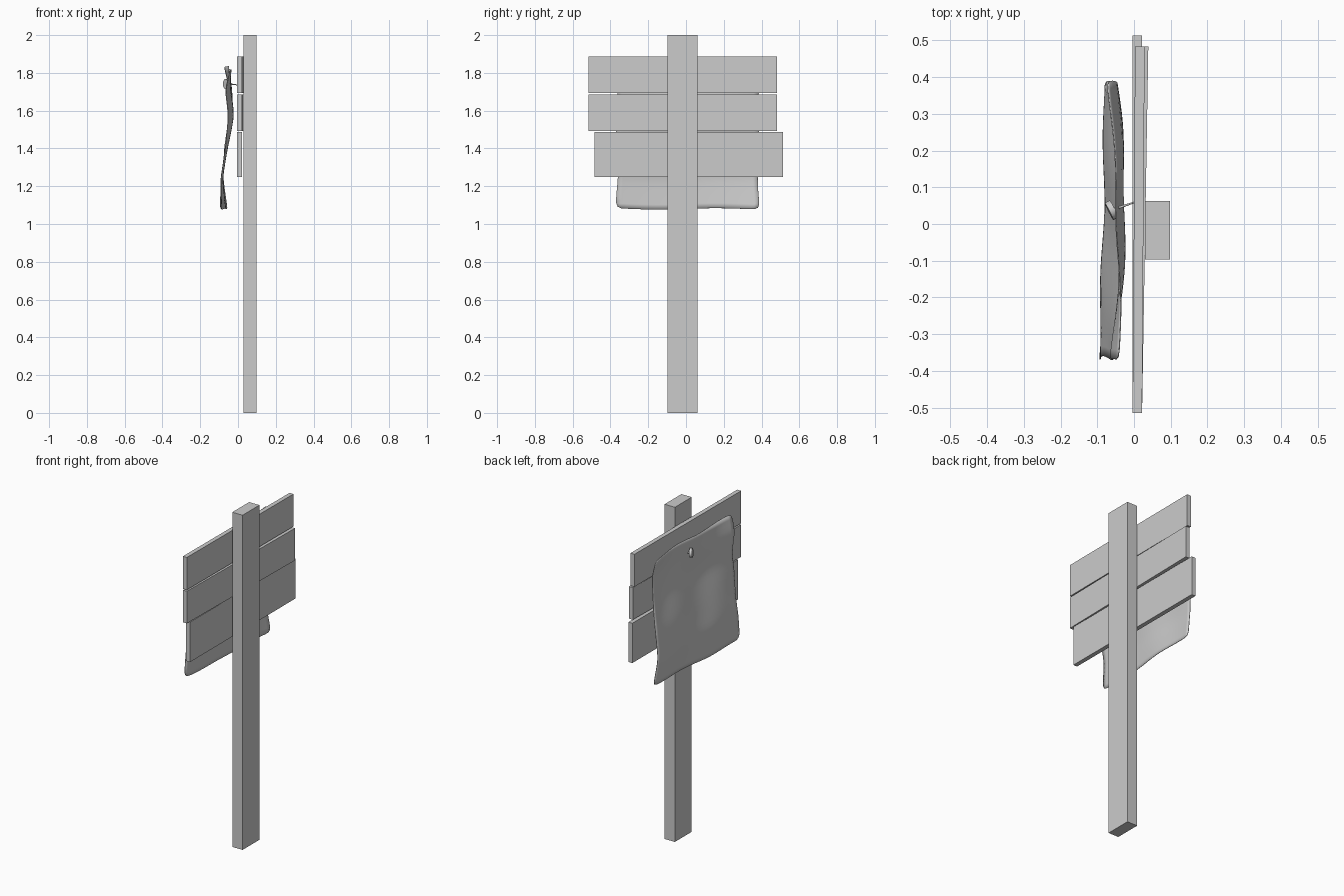
import bpy, bmesh, math
from mathutils import Vector

if "Cube" in bpy.data.objects:
    bpy.data.objects.remove(bpy.data.objects["Cube"], do_unlink=True)

GREY = (0.6, 0.6, 0.6, 1)
grey = bpy.data.materials.new("plain_grey")
grey.use_nodes = True
grey.diffuse_color = GREY
grey.node_tree.nodes["Principled BSDF"].inputs["Base Color"].default_value = GREY


def add_object(name, bm):
    mesh = bpy.data.meshes.new(name)
    bmesh.ops.recalc_face_normals(bm, faces=bm.faces)
    bm.to_mesh(mesh)
    bm.free()
    mesh.materials.append(grey)
    obj = bpy.data.objects.new(name, mesh)
    bpy.context.collection.objects.link(obj)
    return obj


def smooth(obj):
    bpy.ops.object.select_all(action="DESELECT")
    obj.select_set(True)
    bpy.context.view_layer.objects.active = obj
    bpy.ops.object.shade_smooth_by_angle(angle=math.radians(40))


def box(name, low, high, swing=0):
    """Box between two corners; swing pushes its +y end along x."""
    bm = bmesh.new()
    bmesh.ops.create_cube(bm, size=1)
    for v in bm.verts:
        v.co = Vector([a + (b - a) * (c + 0.5) for a, b, c in zip(low, high, v.co)])
        if v.co.y > 0:
            v.co.x += swing
    return add_object(name, bm)


def rod(name, start, end, radius, tip_radius, sides):
    start, end = Vector(start), Vector(end)
    axis = end - start
    bm = bmesh.new()
    bmesh.ops.create_cone(bm, cap_ends=True, segments=sides, radius1=radius,
                          radius2=tip_radius, depth=axis.length)
    turn = axis.to_track_quat("Z", "Y")
    for v in bm.verts:
        v.co = turn @ v.co + (start + end) / 2
    obj = add_object(name, bm)
    smooth(obj)
    return obj


# Post and three boards
box("post", (0.03, -0.097, 0), (0.098, 0.062, 2))
box("top_board", (-0.004, -0.515, 1.693), (0.022, 0.483, 1.887), 0.007)
box("middle_board", (-0.004, -0.515, 1.493), (0.022, 0.483, 1.685), 0.017)
box("bottom_board", (-0.004, -0.485, 1.25), (0.022, 0.513, 1.488))

# Wavy hanging sheet: side profile as (height fraction, x, twist, bulge)
PROFILE = [(0, -0.075, 0.02, 0.0), (0.22, -0.087, 0.006, 0.002),
           (0.43, -0.066, -0.004, 0.006), (0.68, -0.034, 0.002, 0.013),
           (0.86, -0.046, 0.01, 0.008), (1, -0.05, -0.016, 0.004)]


def profile_at(t):
    for a, b in zip(PROFILE, PROFILE[1:]):
        if t <= b[0] + 1e-6:
            f = (t - a[0]) / (b[0] - a[0])
            return [p + (q - p) * f for p, q in zip(a[1:], b[1:])]


STEPS = 14
bm = bmesh.new()
grid = []
for row in range(STEPS + 1):
    t = row / STEPS
    x, twist, bulge = profile_at(t)
    line = []
    for col in range(STEPS + 1):
        u = 2 * col / STEPS - 1
        top = 1.825 + 0.015 * u + 0.006 * math.sin(5 * u)
        bottom = 1.08 + 0.004 * math.sin(4 * u)
        y = 0.01 + 0.375 * u + 0.006 * math.sin(13 * t + 2 * u) * abs(u)
        wave = 0.004 * math.sin(6 * u + 5 * t)
        line.append(bm.verts.new((x + twist * u + bulge * (1 - 2 * u * u) + wave,
                                  y, bottom + (top - bottom) * t)))
    grid.append(line)
for low, high in zip(grid, grid[1:]):
    for i in range(STEPS):
        bm.faces.new((low[i], low[i + 1], high[i + 1], high[i]))
sheet = add_object("hanging_sheet", bm)
smooth(sheet)
sub = sheet.modifiers.new("soften", "SUBSURF")
sub.levels = sub.render_levels = 1
thick = sheet.modifiers.new("thickness", "SOLIDIFY")
thick.thickness = 0.003
thick.offset = 0

# Nail holding the sheet
rod("nail_shaft", (-0.055, 0.04, 1.742), (0.01, 0.062, 1.735), 0.004, 0.002, 10)
rod("nail_head", (-0.068, 0.034, 1.743), (-0.054, 0.041, 1.742), 0.026, 0.026, 16)
